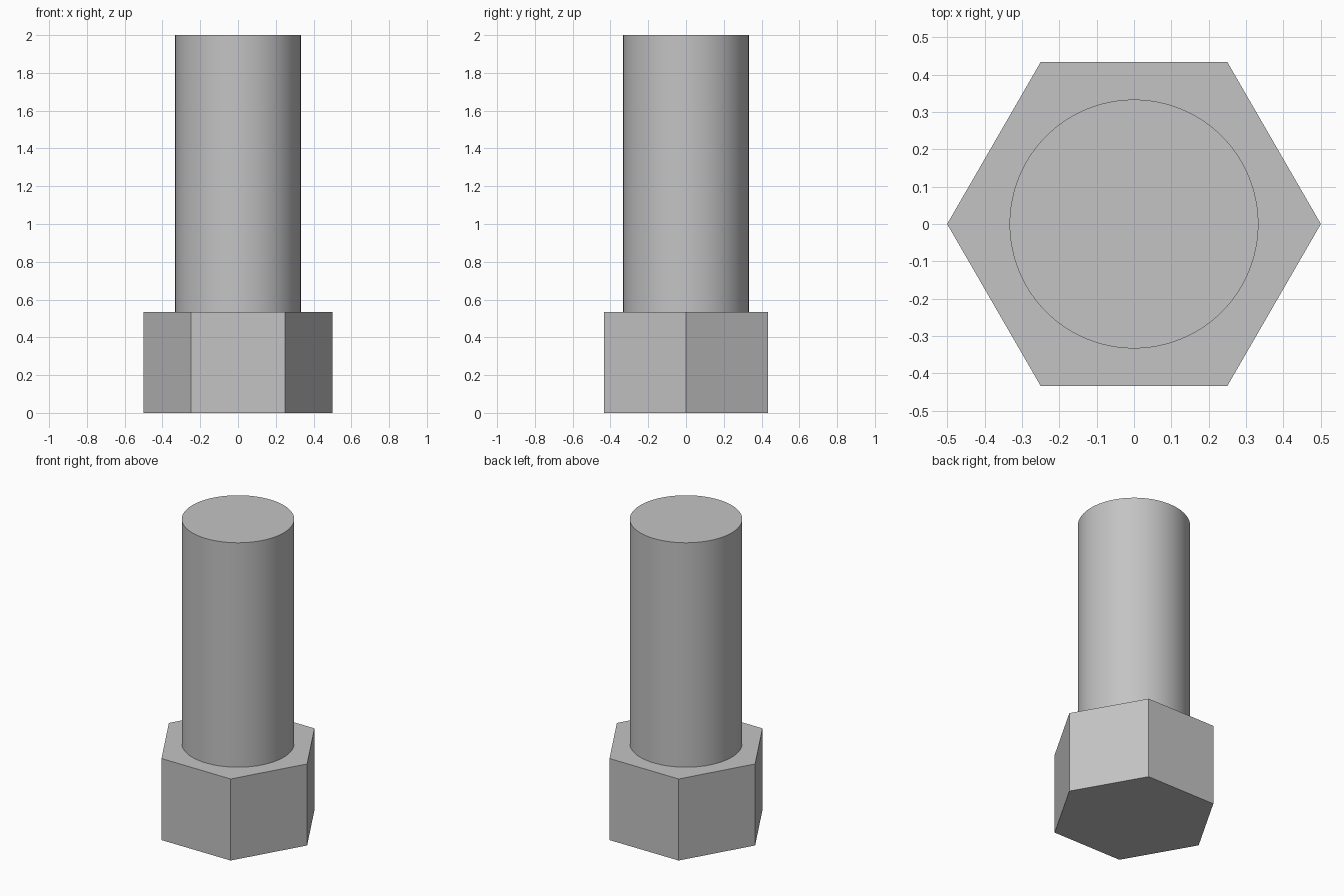
import bpy, bmesh, math

cube = bpy.data.objects.get("Cube")
if cube:
    bpy.data.objects.remove(cube, do_unlink=True)

HEAD_HEIGHT = 0.533
TOTAL_HEIGHT = 2.0

# Single plain steel colour
steel = bpy.data.materials.new("steel_grey")
steel.use_nodes = True
colour = (0.55, 0.55, 0.55, 1)
steel.diffuse_color = colour
steel.node_tree.nodes["Principled BSDF"].inputs["Base Color"].default_value = colour


def prism(name, sides, radius, bottom, top):
    """Upright prism with a corner on the +x axis."""
    bm = bmesh.new()
    ring = []
    for i in range(sides):
        a = math.tau * i / sides
        ring.append(bm.verts.new((radius * math.cos(a), radius * math.sin(a), bottom)))
    base = bm.faces.new(ring)
    extruded = bmesh.ops.extrude_face_region(bm, geom=[base], use_keep_orig=True)
    moved = [v for v in extruded["geom"] if isinstance(v, bmesh.types.BMVert)]
    bmesh.ops.translate(bm, verts=moved, vec=(0, 0, top - bottom))
    bmesh.ops.recalc_face_normals(bm, faces=bm.faces[:])
    mesh = bpy.data.meshes.new(name)
    bm.to_mesh(mesh)
    bm.free()
    mesh.materials.append(steel)
    obj = bpy.data.objects.new(name, mesh)
    bpy.context.collection.objects.link(obj)
    return obj


# Hexagonal head, flat shaded
prism("hex_head", 6, 0.5, 0, HEAD_HEIGHT)

# Round shank, smooth sides with sharp rims
shank = prism("shank", 96, 0.333, HEAD_HEIGHT, TOTAL_HEIGHT)
bpy.ops.object.select_all(action="DESELECT")
shank.select_set(True)
bpy.context.view_layer.objects.active = shank
bpy.ops.object.shade_smooth_by_angle(angle=math.radians(30))
